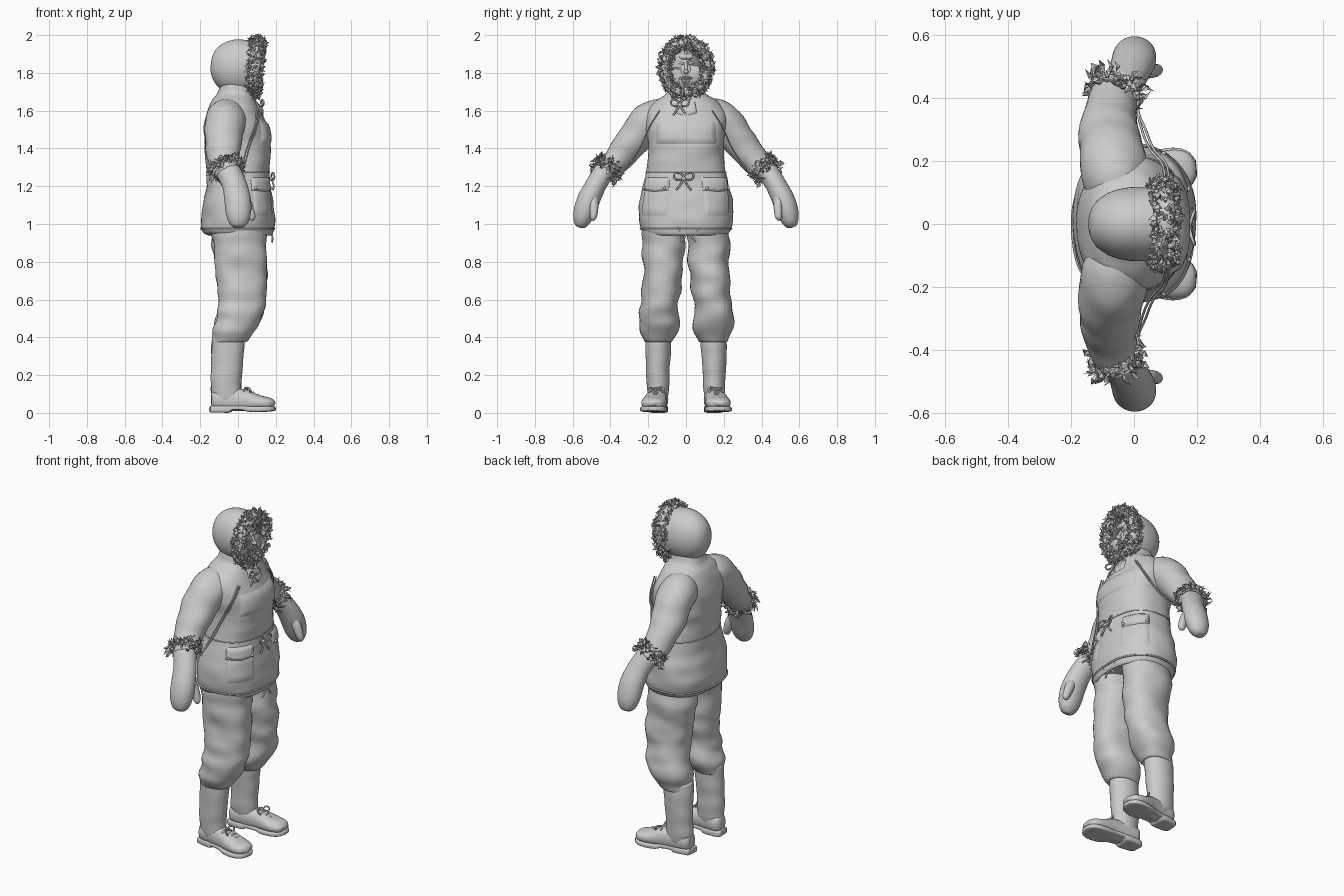
import bpy, bmesh, math, random
from mathutils import Vector, noise
from mathutils.bvhtree import BVHTree

if "Cube" in bpy.data.objects:
    bpy.data.objects.remove(bpy.data.objects["Cube"])

random.seed(4)
X, Z = Vector((1, 0, 0)), Vector((0, 0, 1))


def finish(name, bm, smooth=True, color=None):
    bmesh.ops.recalc_face_normals(bm, faces=bm.faces)
    me = bpy.data.meshes.new(name)
    bm.to_mesh(me)
    bm.free()
    for p in me.polygons:
        p.use_smooth = smooth
    ob = bpy.data.objects.new(name, me)
    bpy.context.collection.objects.link(ob)
    if color:
        m = bpy.data.materials.new(name)
        m.diffuse_color = color
        m.use_nodes = True
        m.node_tree.nodes["Principled BSDF"].inputs["Base Color"].default_value = m.diffuse_color
        me.materials.append(m)
    return ob


def spline(keys, i, t):
    a, b, c, d = (keys[min(max(i + k, 0), len(keys) - 1)] for k in (-1, 0, 1, 2))
    return [0.5 * (2 * q + (r - p) * t + (2 * p - 5 * q + 4 * r - s) * t * t
                   + (3 * q - p - 3 * r + s) * t ** 3) for p, q, r, s in zip(a, b, c, d)]


def sweep(name, keys, ref=X, power=2.0, sides=32, steps=5, wrinkle=0.0, side=1,
          caps=True, color=None, level=False):
    """Smooth skin through (x, y, z, radius along ref, radius across)."""
    rows = [spline(keys, i, k / steps) for i in range(len(keys) - 1) for k in range(steps)]
    rows.append(list(keys[-1]))
    cen = [Vector(r[:3]) for r in rows]
    bm, rings = bmesh.new(), []
    for i, r in enumerate(rows):
        t = (cen[min(i + 1, len(cen) - 1)] - cen[max(i - 1, 0)]).normalized()
        if level:
            t = Z
        u = (ref - t * ref.dot(t)).normalized()
        v = t.cross(u)
        ring = []
        for k in range(sides):
            a = 2 * math.pi * k / sides
            c, s = math.cos(a), math.sin(a)
            p = (u * math.copysign(abs(c) ** (2 / power), c) * r[3]
                 + v * math.copysign(abs(s) ** (2 / power), s) * r[4])
            q = cen[i] + p
            if wrinkle:
                n = noise.noise(Vector((q.x * 7, q.y * 7 + side, q.z * 13)))
                q += p.normalized() * n * wrinkle
            ring.append(bm.verts.new((q.x, q.y * side, q.z)))
        rings.append(ring)
    for a, b in zip(rings, rings[1:]):
        for k in range(sides):
            bm.faces.new((a[k], a[(k + 1) % sides], b[(k + 1) % sides], b[k]))
    if caps:
        bm.faces.new(rings[0])
        bm.faces.new(rings[-1])
    return finish(name, bm, color=color)


def tube(name, pts, r=0.004, side=1, closed=False):
    cu = bpy.data.curves.new(name, 'CURVE')
    cu.dimensions, cu.bevel_depth, cu.bevel_resolution, cu.resolution_u = '3D', r, 1, 5
    cu.use_fill_caps = True
    sp = cu.splines.new('BEZIER')
    sp.bezier_points.add(len(pts) - 1)
    sp.use_cyclic_u = closed
    for b, p in zip(sp.bezier_points, pts):
        b.co = (p[0], p[1] * side, p[2])
        b.handle_left_type = b.handle_right_type = 'AUTO'
    ob = bpy.data.objects.new(name, cu)
    bpy.context.collection.objects.link(ob)
    bpy.ops.object.select_all(action='DESELECT')
    ob.select_set(True)
    bpy.context.view_layer.objects.active = ob
    bpy.ops.object.convert(target='MESH')


def ball(name, loc, size, color=None):
    bm = bmesh.new()
    bmesh.ops.create_uvsphere(bm, u_segments=24, v_segments=16, radius=1)
    for v in bm.verts:
        v.co = Vector(loc) + Vector([a * b for a, b in zip(v.co, size)])
    return finish(name, bm, color=color)


def tufts(name, roots, length, width, color=None):
    """Folded, curling leaves of fur growing from (point, direction) roots."""
    bm = bmesh.new()
    for p, d in roots:
        d = d.normalized()
        w = d.cross(Vector([random.uniform(-1, 1) for _ in range(3)])).normalized()
        n = d.cross(w)
        L, W = length * random.uniform(0.6, 1.2), width * random.uniform(0.7, 1.2)
        mid = p + d * L * 0.55 + n * L * 0.15
        vs = [bm.verts.new(q) for q in (p, mid + w * W, mid + n * W * 0.5, mid - w * W,
                                        p + d * L - n * L * 0.25)]
        for f in ((0, 1, 2), (0, 2, 3), (1, 4, 2), (2, 4, 3)):
            bm.faces.new([vs[i] for i in f])
    return finish(name, bm, False, color)


# parka body
parka = sweep("parka_body", [
    (0.01, 0, 0.97, 0.15, 0.19), (0.01, 0, 0.94, 0.165, 0.21), (0.0, 0, 0.965, 0.188, 0.238),
    (0, 0, 1.03, 0.195, 0.25), (0, 0, 1.12, 0.183, 0.247), (0.002, 0, 1.2, 0.17, 0.23),
    (0, 0, 1.27, 0.167, 0.212), (0, 0, 1.35, 0.172, 0.2), (-0.003, 0, 1.43, 0.175, 0.203),
    (-0.012, 0, 1.52, 0.167, 0.215), (-0.022, 0, 1.59, 0.145, 0.21), (-0.022, 0, 1.65, 0.118, 0.165),
    (-0.015, 0, 1.69, 0.095, 0.105), (-0.01, 0, 1.74, 0.085, 0.085)],
    power=2.35, sides=64, wrinkle=0.008, level=True)
tree = BVHTree.FromObject(parka, bpy.context.evaluated_depsgraph_get())


def surf(deg, z, off=0.0):
    d = Vector((math.cos(math.radians(deg)), math.sin(math.radians(deg)), 0))
    return tree.ray_cast(Vector((0, 0, z)), d)[0] + d * off


def patch(name, a0, a1, z0, z1, thick, dip=0.0, n=20, m=10):
    """Padded cloth panel wrapped on the parka between two angles."""
    bm, g = bmesh.new(), []
    for j in range(m + 1):
        g.append([])
        for i in range(n + 1):
            s, t = i / n, j / m
            e = min(s, 1 - s, (1 - t) * 0.5, t * 0.5)
            off = -0.004 + (thick + 0.004) * min(1, e * 9)
            z = z0 + (z1 - z0) * t - dip * (1 - abs(2 * s - 1)) * (1 - t)
            g[j].append(bm.verts.new(surf(a0 + (a1 - a0) * s, z, off)))
    for j in range(m):
        for i in range(n):
            bm.faces.new((g[j][i], g[j][i + 1], g[j + 1][i + 1], g[j + 1][i]))
    return finish(name, bm)


# chest flap, collar flap, hem and waist cords
patch("chest_flap", -56, 56, 1.415, 1.555, 0.012, n=40)
patch("collar_flap", -28, 28, 1.585, 1.66, 0.009, 0.02)
tube("hem_cord", [surf(a, 0.975, 0.001) for a in range(0, 360, 10)], 0.005, closed=True)
tube("waist_seam", [surf(a, 1.272, 0) for a in range(0, 360, 10)], 0.003, closed=True)


def bow(name, c, s):
    for k in (-1, 1):
        tube(name + "_loop", [c, c + Vector((.012, k * .045, .03)) * s, c + Vector((.016, k * .05, .005)) * s,
                              c + Vector((.006, k * .02, -.006)) * s], 0.005, closed=True)
        tube(name + "_tail", [c, c + Vector((.012, k * .02, -.035)) * s,
                              c + Vector((.01, k * .04, -.06)) * s], 0.005)
    ball(name + "_knot", c, (.01, .011, .011))


bow("waist_bow", surf(-4, 1.24, 0.008), 1.0)
bow("hem_bow", surf(4, 0.965, 0.008), 1.0)
bow("collar_bow", surf(-15, 1.63, 0.02), 0.9)


def ring_roots(count, centre, axis, ru, rv, lean, spread, out=1.0):
    axis = axis.normalized()
    u = (X - axis * X.dot(axis)).normalized()
    v = axis.cross(u)
    for i in range(count):
        a = 2 * math.pi * i / count
        d = u * math.cos(a) + v * math.sin(a)
        p = centre + u * math.cos(a) * ru + v * math.sin(a) * rv
        yield p + axis * random.uniform(-spread, spread), d * out + axis * random.choice(lean)


for s, tag in ((1, "left_"), (-1, "right_")):
    # pockets
    patch(tag + "pocket", *sorted((s * 27, s * 72)), 1.03, 1.2, 0.006)
    patch(tag + "pocket_flap", *sorted((s * 27, s * 73)), 1.175, 1.25, 0.014, 0.012)
    for a in (33, 67):
        ball(tag + "pocket_button", surf(s * a, 1.19, 0.014), (.008, .008, .008))
    # sleeve
    sweep(tag + "sleeve", [
        (-.04, .10, 1.58, .09, .08), (-.06, .15, 1.565, .105, .098), (-.07, .215, 1.52, .105, .1),
        (-.078, .29, 1.43, .096, .085), (-.075, .35, 1.355, .086, .076), (-.062, .41, 1.295, .075, .066),
        (-.052, .445, 1.26, .066, .055)], wrinkle=0.008, side=s)
    # mitten, thumb and neck cord
    sweep(tag + "mitten", [
        (-.05, .435, 1.275, .066, .056), (-.02, .475, 1.21, .065, .055), (-.002, .515, 1.13, .07, .06),
        (.002, .54, 1.06, .067, .056), (.004, .552, 1.01, .052, .043), (.005, .555, .985, .03, .024),
        (.005, .556, .979, .006, .006)], side=s)
    sweep(tag + "thumb", [
        (.02, .495, 1.15, .03, .028), (.045, .488, 1.11, .028, .025), (.065, .488, 1.06, .024, .021),
        (.074, .492, 1.03, .018, .016), (.077, .493, 1.018, .004, .004)], side=s, sides=16)
    for k in (0, .012):
        tube(tag + "mitten_cord", [(.10 + k, .14, 1.60), (.09 + k, .19, 1.52), (.05 + k, .24, 1.41),
                                   (.025 + k, .30, 1.32), (.012, .37, 1.25), (.015, .42, 1.24)], 0.004, s)
    # fur cuff
    ax = Vector((.03, s * .07, -.07))
    c = Vector((-.057, s * .425, 1.285))
    roots = [r for k in range(4) for r in ring_roots(34, c, ax, .07, .062, (-1.6, -.9, .5), .018, .7)]
    tufts(tag + "cuff_fur", roots, 0.046, 0.012)

    # trouser leg with gathered knee
    sweep(tag + "trouser_leg", [
        (.005, .115, 1.0, .14, .11), (.008, .118, .9, .143, .112), (.015, .12, .8, .138, .107),
        (.022, .128, .7, .131, .104), (.022, .138, .6, .124, .103), (.008, .144, .52, .124, .105),
        (-.015, .145, .45, .115, .105), (-.03, .145, .405, .098, .088), (-.045, .145, .375, .085, .07),
        (-.045, .145, .385, .07, .06)], power=2.2, wrinkle=0.016, side=s, level=True)
    # legging
    sweep(tag + "legging", [
        (-.05, .146, .42, .086, .068), (-.055, .147, .33, .086, .068), (-.06, .149, .22, .082, .062),
        (-.063, .15, .13, .08, .058), (-.06, .15, .1, .08, .055), (-.06, .15, .07, .07, .05)],
        wrinkle=0.006, side=s, level=True)
    # boot upper, sole and laces
    sweep(tag + "boot_upper", [
        (-.143, .142, .07, .012, .01), (-.136, .142, .07, .045, .035), (-.11, .144, .07, .054, .05),
        (-.04, .15, .07, .06, .052), (.03, .158, .067, .058, .056), (.08, .165, .059, .046, .063),
        (.13, .171, .053, .036, .066), (.17, .175, .048, .03, .055), (.188, .177, .043, .019, .034),
        (.193, .177, .04, .004, .006)], ref=Z, power=2.3, side=s)
    sweep(tag + "boot_sole", [
        (-.148, .142, .02, .012, .022), (-.138, .142, .02, .018, .044), (-.08, .146, .02, .019, .052),
        (-.05, .148, .02, .019, .052), (-.03, .15, .026, .013, .051), (.03, .158, .026, .013, .057),
        (.07, .165, .02, .015, .067), (.13, .172, .02, .015, .071), (.175, .176, .022, .014, .056),
        (.198, .178, .024, .01, .025)], ref=Z, power=5, side=s)
    for i in range(4):
        x, z = .03 + i * .022, .13 - i * .011
        tube(tag + "boot_lace", [(x, .126, z - .017), (x + .008, .16, z), (x, .196, z - .017)], 0.005, s)
    tube(tag + "boot_bow", [(.035, .155, .128), (.05, .12, .13), (.06, .125, .112), (.045, .16, .124),
                            (.06, .2, .13), (.068, .195, .112)], 0.005, s, True)

# hood shell, open at the face
sweep("hood", [
    (-.146, 0, 1.825, .006, .006), (-.138, 0, 1.825, .05, .042), (-.115, 0, 1.826, .095, .076),
    (-.07, 0, 1.828, .13, .104), (-.01, 0, 1.83, .147, .117), (.05, 0, 1.83, .142, .117),
    (.09, 0, 1.828, .135, .112), (.092, 0, 1.828, .115, .092)], ref=Z, sides=48, caps=False)
sweep("hood_lining", [(.092, 0, 1.828, .115, .092), (.04, 0, 1.828, .108, .088), (.0, 0, 1.828, .07, .06)],
      ref=Z, sides=48)

# fur ruff round the face
bm, roots, rows = bmesh.new(), [], []
for i in range(48):
    a = 2 * math.pi * i / 48
    out = Vector((0, math.cos(a), math.sin(a)))
    c = Vector((.09 + .012 * out.z, .112 * out.y, 1.828 + .133 * out.z))
    rows.append([bm.verts.new(c + out * .024 * math.cos(b) + X * .032 * math.sin(b))
                 for b in [k * math.pi / 5 for k in range(10)]])
    for k in range(20):
        b = random.uniform(0, 2 * math.pi)
        d = out * math.cos(b) + X * math.sin(b)
        j = Vector([random.uniform(-.6, .6) for _ in range(3)])
        roots.append((c + out * .02 * math.cos(b) + X * .027 * math.sin(b), d + j))
for i in range(48):
    for k in range(10):
        a, b = rows[i], rows[(i + 1) % 48]
        bm.faces.new((a[k], a[(k + 1) % 10], b[(k + 1) % 10], b[k]))
finish("ruff_base", bm)
tufts("ruff_fur", roots, 0.03, 0.010)

# head and face
ball("head", (.015, 0, 1.81), (.085, .074, .11))
ball("jaw", (.045, 0, 1.755), (.055, .052, .055))
ball("cap_band", (.02, 0, 1.885), (.086, .078, .03))
ball("nose", (.108, 0, 1.806), (.018, .013, .013))
tube("nose_bridge", [(.092, 0, 1.85), (.101, 0, 1.83), (.11, 0, 1.81)], 0.009)
ball("lower_lip", (.1, 0, 1.771), (.01, .02, .006))
for s, tag in ((1, "left_"), (-1, "right_")):
    ball(tag + "eye", (.083, s * .028, 1.833), (.011, .014, .008))
    ball(tag + "cheek", (.072, s * .037, 1.802), (.022, .022, .018))
    tube(tag + "brow", [(.096, .012, 1.848), (.092, .032, 1.853), (.076, .05, 1.845)], 0.007, s)

# pale beard and moustache
pale = (0.72, 0.9, 0.74, 1)
beard = []
for i in range(130):
    y = random.uniform(-.045, .045)
    z = random.uniform(1.718, 1.765) + abs(y) * .5
    beard.append((Vector((.097 - y * y * 14 - max(0, 1.75 - z) * .4, y, z)), Vector((.4, y * 8, -1))))
for i in range(40):
    y = random.uniform(-.032, .032)
    beard.append((Vector((.103 - y * y * 10, y, 1.787 - abs(y) * .3)), Vector((.3, y * 20, -.8))))
tufts("beard", beard, 0.018, 0.004, pale)
